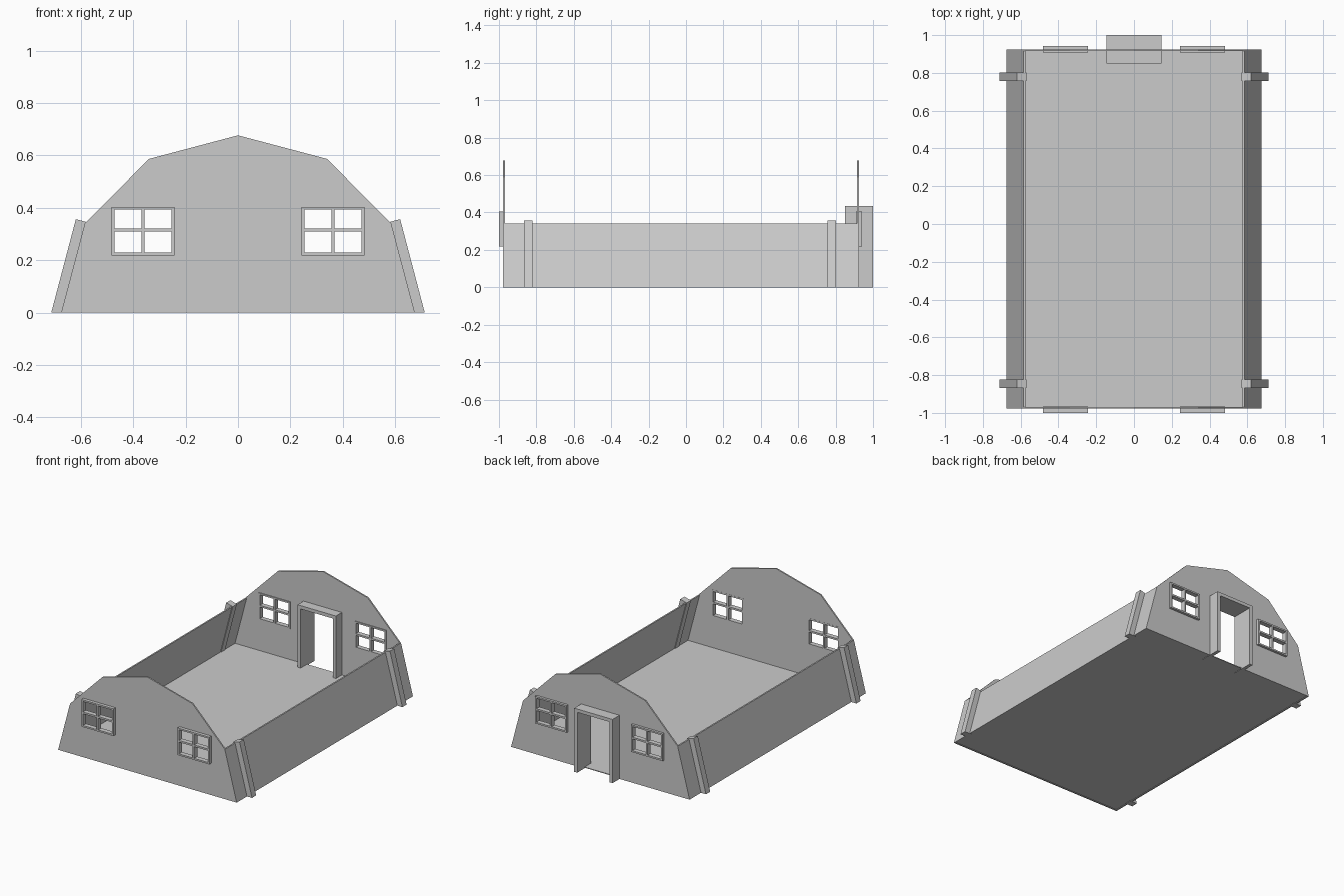
import bpy, bmesh, math

if "Cube" in bpy.data.objects:
    bpy.data.objects.remove(bpy.data.objects["Cube"])


def rect(x0, x1, z0, z1):
    return [(x0, z0), (x1, z0), (x1, z1), (x0, z1)]


def panel(name, outline, y0, y1, holes=()):
    """Flat x-z outline with optional holes, extruded from y0 to y1."""
    cu = bpy.data.curves.new(name, 'CURVE')
    cu.dimensions = '2D'
    cu.fill_mode = 'BOTH'
    cu.extrude = (y1 - y0) / 2
    for loop in [outline, *holes]:
        s = cu.splines.new('POLY')
        s.points.add(len(loop) - 1)
        for p, (x, z) in zip(s.points, loop):
            p.co = (x, z, 0, 1)
        s.use_cyclic_u = True
        s.use_smooth = False
    ob = bpy.data.objects.new(name, cu)
    bpy.context.collection.objects.link(ob)
    ob.rotation_euler = (math.pi / 2, 0, 0)
    ob.location.y = (y0 + y1) / 2
    bpy.ops.object.select_all(action='DESELECT')
    ob.select_set(True)
    bpy.context.view_layer.objects.active = ob
    bpy.ops.object.convert(target='MESH')
    ob = bpy.context.view_layer.objects.active
    # weld caps to sides
    bm = bmesh.new()
    bm.from_mesh(ob.data)
    bmesh.ops.remove_doubles(bm, verts=bm.verts, dist=1e-5)
    bmesh.ops.recalc_face_normals(bm, faces=bm.faces)
    for f in bm.faces:
        f.smooth = False
    bm.to_mesh(ob.data)
    bm.free()
    return ob


def mirror(points, s):
    return [(s * x, z) for x, z in points]


FRONT, BACK, T = -0.978, 0.925, 0.01
WX0, WX1, WZ0, WZ1 = 0.243, 0.483, 0.218, 0.404   # window frame extents
B, M = 0.011, 0.006                                # border, half mullion
DW, DH, DT = 0.145, 0.435, 0.023                   # door frame

roof = [(0.675, 0), (0.585, 0.34), (0.34, 0.587), (0, 0.677),
        (-0.34, 0.587), (-0.585, 0.34), (-0.675, 0)]
window_holes = [mirror(rect(WX0 + B, WX1 - B, WZ0 + B, WZ1 - B), s) for s in (1, -1)]

# gable walls; the back one has a door notch
panel("front_gable", roof, FRONT, FRONT + T, window_holes)
dx, dz = DW - DT, DH - DT
notch = [(-dx, 0), (-dx, dz), (dx, dz), (dx, 0)]
panel("back_gable", roof + notch, BACK - T, BACK, window_holes)

# door frame
panel("door_frame", [(-DW, 0), (-DW, DH), (DW, DH), (DW, 0)] + notch[::-1], 0.85, 1.0)

# floor
panel("floor", rect(-0.667, 0.667, 0.003, 0.008), FRONT + 0.005, BACK - 0.005)

# four-pane window frames
cx, cz = (WX0 + WX1) / 2, (WZ0 + WZ1) / 2 + 0.004
panes = [rect(xa, xb, za, zb)
         for xa, xb in ((WX0 + B, cx - M), (cx + M, WX1 - B))
         for za, zb in ((WZ0 + B, cz - M), (cz + M, WZ1 - B))]
side_wall = [(0.675, 0), (0.585, 0.34), (0.575, 0.34), (0.665, 0)]
buttress = [(0.713, 0), (0.619, 0.357), (0.57, 0.344), (0.661, 0)]

for side, s in (("right", 1), ("left", -1)):
    for end, y0, y1 in (("front", -1.0, -0.967), ("back", 0.909, 0.942)):
        panel(f"{end}_{side}_window", mirror(rect(WX0, WX1, WZ0, WZ1), s), y0, y1,
              [mirror(p, s) for p in panes])
    # sloped low side walls and their buttresses
    panel(f"{side}_wall", mirror(side_wall, s), FRONT + T, BACK - T)
    for end, y0, y1 in (("front", -0.867, -0.822), ("back", 0.757, 0.802)):
        panel(f"{end}_{side}_buttress", mirror(buttress, s), y0, y1)
